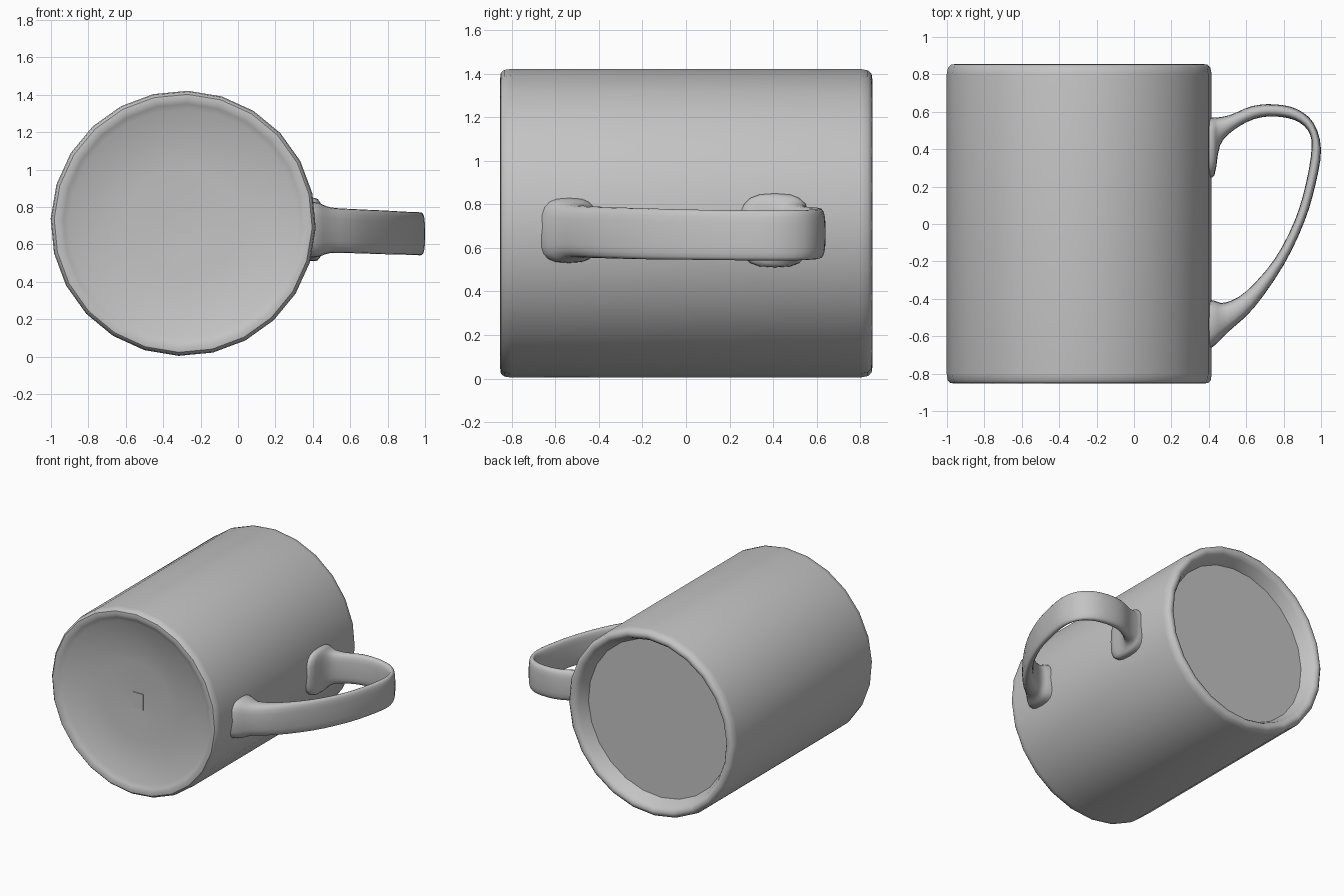
import bpy, bmesh
from math import sin, cos, pi, radians, copysign
from mathutils import Vector

if "Cube" in bpy.data.objects:
    bpy.data.objects.remove(bpy.data.objects["Cube"])

AXIS_X, AXIS_Z = -0.293, 0.713
SIDES = 24

clay = bpy.data.materials.new("plain_grey")
clay.use_nodes = True
GREY = (0.55, 0.55, 0.55, 1)
clay.diffuse_color = GREY
clay.node_tree.nodes["Principled BSDF"].inputs["Base Color"].default_value = GREY


def finish(name, bm, smooth_angle):
    """Turn a bmesh into a shaded object."""
    bmesh.ops.recalc_face_normals(bm, faces=bm.faces)
    mesh = bpy.data.meshes.new(name)
    bm.to_mesh(mesh)
    bm.free()
    mesh.materials.append(clay)
    obj = bpy.data.objects.new(name, mesh)
    bpy.context.collection.objects.link(obj)
    bpy.ops.object.select_all(action='DESELECT')
    obj.select_set(True)
    bpy.context.view_layer.objects.active = obj
    bpy.ops.object.shade_smooth_by_angle(angle=radians(smooth_angle))
    return obj


def loft(name, rings, smooth_angle):
    """Skin a list of equal-length point rings and cap both ends."""
    bm = bmesh.new()
    loops = [[bm.verts.new(p) for p in ring] for ring in rings]
    n = len(loops[0])
    for a, b in zip(loops, loops[1:]):
        for i in range(n):
            j = (i + 1) % n
            bm.faces.new((a[i], a[j], b[j], b[i]))
    bm.faces.new(loops[0])
    bm.faces.new(loops[-1])
    return finish(name, bm, smooth_angle)


def circle(radius, y):
    angles = [2 * pi * i / SIDES - radians(2) for i in range(SIDES)]
    return [(AXIS_X + radius * cos(a), y, AXIS_Z + radius * sin(a)) for a in angles]


# Cup body: dished front end, straight wall, rounded rim and recessed back disc
profile = [(0.03, -0.79), (0.3, -0.805), (0.61, -0.825), (0.64, -0.842),
           (0.665, -0.853), (0.69, -0.85), (0.704, -0.835), (0.709, -0.8),
           (0.709, 0.8), (0.702, 0.835), (0.685, 0.852), (0.665, 0.855),
           (0.645, 0.845), (0.63, 0.825), (0.597, 0.75)]
loft("cup_body", [circle(r, y) for r, y in profile], 40)

# Small square plate in the middle of the dish
bm = bmesh.new()
bmesh.ops.create_cube(bm, size=1)
for v in bm.verts:
    v.co = Vector((v.co.x * 0.09 + AXIS_X, v.co.y * 0.009 - 0.793, v.co.z * 0.12 + AXIS_Z))
finish("centre_plate", bm, 30)

# Handle stations: outer x, outer y, inner x, inner y, half width
stations = [
    (0.38, 0.57, 0.38, 0.25, 0.17),
    (0.42, 0.57, 0.43, 0.26, 0.165),
    (0.45, 0.57, 0.46, 0.42, 0.128),
    (0.52, 0.585, 0.53, 0.5, 0.115),
    (0.63, 0.63, 0.64, 0.56, 0.115),
    (0.75, 0.64, 0.75, 0.575, 0.115),
    (0.87, 0.615, 0.86, 0.555, 0.115),
    (0.96, 0.54, 0.93, 0.5, 0.115),
    (1, 0.4, 0.95, 0.41, 0.115),
    (0.97, 0.21, 0.92, 0.22, 0.115),
    (0.91, 0.01, 0.86, 0.02, 0.115),
    (0.8, -0.22, 0.75, -0.19, 0.117),
    (0.64, -0.45, 0.6, -0.36, 0.118),
    (0.5, -0.58, 0.49, -0.42, 0.122),
    (0.43, -0.65, 0.43, -0.41, 0.145),
    (0.38, -0.68, 0.38, -0.4, 0.15),
]


def rounded(value, power=0.7):
    return copysign(abs(value) ** power, value)


def section(ox, oy, ix, iy, half_width, count=20):
    """Rounded cross-section spanning the outer and inner points."""
    mid = Vector(((ox + ix) / 2, (oy + iy) / 2, 0))
    reach = Vector(((ox - ix) / 2, (oy - iy) / 2, 0))
    mid.z = 0.68 - 0.04 * (mid.x - 0.4)
    ring = []
    for i in range(count):
        a = 2 * pi * i / count
        up = Vector((0, 0, half_width * rounded(sin(a), 0.6)))
        ring.append(mid + reach * rounded(cos(a)) + up)
    return ring


def smooth_between(p0, p1, p2, p3, t):
    return [b + 0.5 * t * (c - a + t * (2 * a - 5 * b + 4 * c - d + t * (3 * (b - c) + d - a)))
            for a, b, c, d in zip(p0, p1, p2, p3)]


padded = [stations[0]] + stations + [stations[-1]]
path = [smooth_between(*padded[k:k + 4], step / 3)
        for k in range(len(stations) - 1) for step in range(3)]
path.append(stations[-1])
loft("handle", [section(*s) for s in path], 50)
